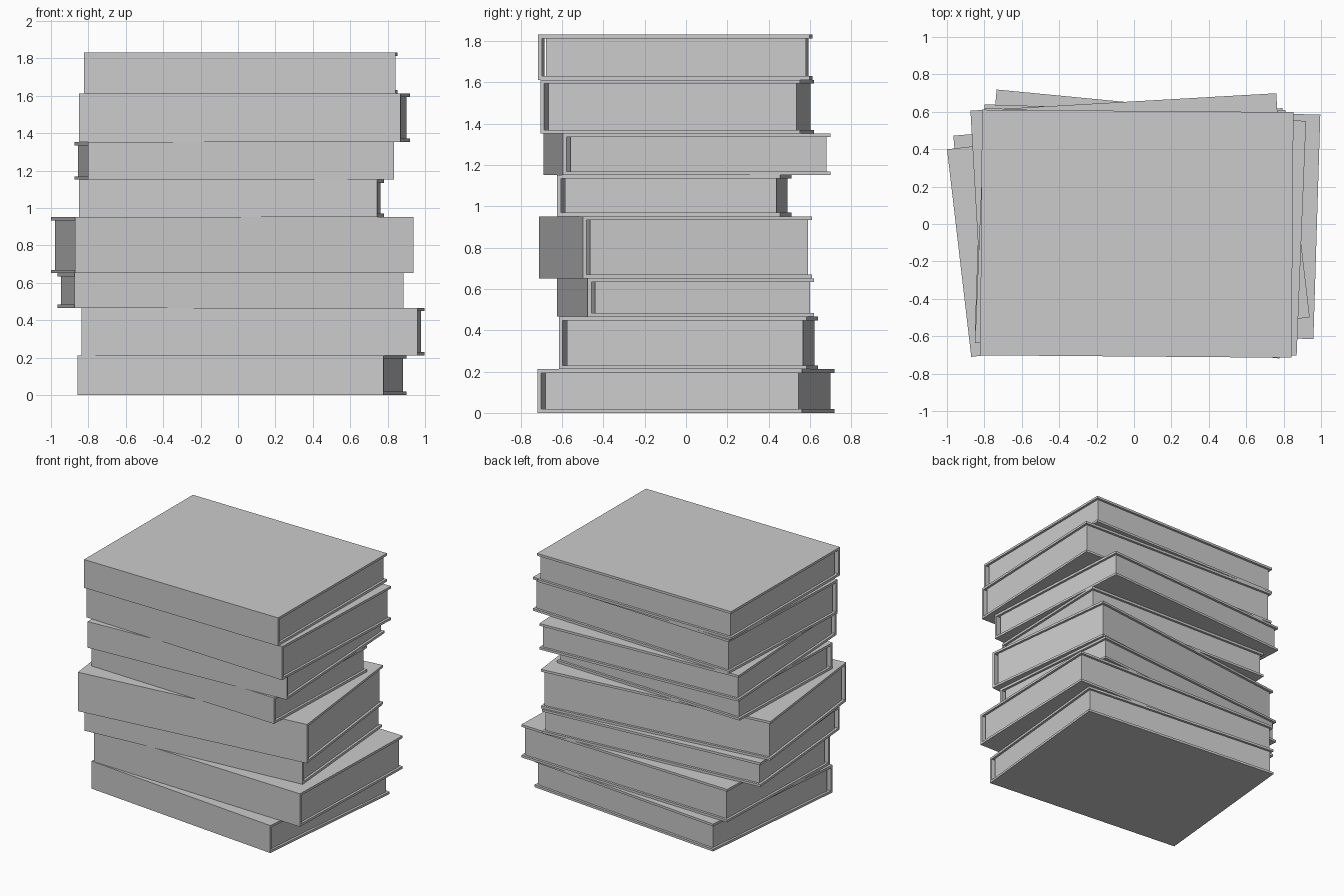
import bpy, bmesh
from math import radians
from mathutils import Matrix, Vector

if "Cube" in bpy.data.objects:
    bpy.data.objects.remove(bpy.data.objects["Cube"])

COVER = 0.018   # board thickness
INSET = 0.018   # page block set back from the boards
GAP = 0.02      # hollow between spine and pages

# width, depth, height, turn in degrees, centre x, centre y (bottom to top)
BOOKS = [
    (1.643, 1.286, 0.212, -5.50, 0.022, 0.000),
    (1.796, 1.200, 0.254, -1.76, 0.080, 0.012),
    (1.766, 1.100, 0.185, 4.80, -0.040, -0.002),
    (1.822, 1.117, 0.300, 6.65, -0.030, -0.050),
    (1.596, 1.080, 0.200, -1.93, -0.035, -0.057),
    (1.638, 1.297, 0.201, 3.25, -0.020, 0.005),
    (1.721, 1.256, 0.260, -2.30, 0.035, -0.042),
    (1.665, 1.313, 0.218, -0.45, 0.015, -0.052),
]


def mesh_object(name, bm, matrix):
    bmesh.ops.recalc_face_normals(bm, faces=bm.faces)
    mesh = bpy.data.meshes.new(name)
    bm.to_mesh(mesh)
    bm.free()
    obj = bpy.data.objects.new(name, mesh)
    obj.matrix_world = matrix
    bpy.context.collection.objects.link(obj)


def add_book(i, w, d, h, turn, x, y, z):
    place = Matrix.Translation((x, y, z)) @ Matrix.Rotation(radians(turn), 4, 'Z')
    f, b, t = -d / 2, d / 2, COVER

    # C-shaped cover: two boards joined by the spine at the front
    profile = [(f, 0), (b, 0), (b, t), (f + t, t),
               (f + t, h - t), (b, h - t), (b, h), (f, h)]
    bm = bmesh.new()
    face = bm.faces.new([bm.verts.new((-w / 2, py, pz)) for py, pz in profile])
    ext = bmesh.ops.extrude_face_region(bm, geom=[face], use_keep_orig=True)
    verts = [v for v in ext["geom"] if isinstance(v, bmesh.types.BMVert)]
    bmesh.ops.translate(bm, verts=verts, vec=(w, 0, 0))
    mesh_object(f"book_cover_{i}", bm, place)

    # Page block between the boards
    y0, y1 = f + t + GAP, b - INSET
    bm = bmesh.new()
    bmesh.ops.create_cube(bm, size=1)
    bmesh.ops.scale(bm, verts=bm.verts, vec=(w - 2 * INSET, y1 - y0, h - 2 * t))
    bmesh.ops.translate(bm, verts=bm.verts, vec=Vector((0, (y0 + y1) / 2, h / 2)))
    mesh_object(f"book_pages_{i}", bm, place)


# Stack of books
z = 0.0
for i, (w, d, h, turn, x, y) in enumerate(BOOKS, 1):
    add_book(i, w, d, h, turn, x, y, z)
    z += h
